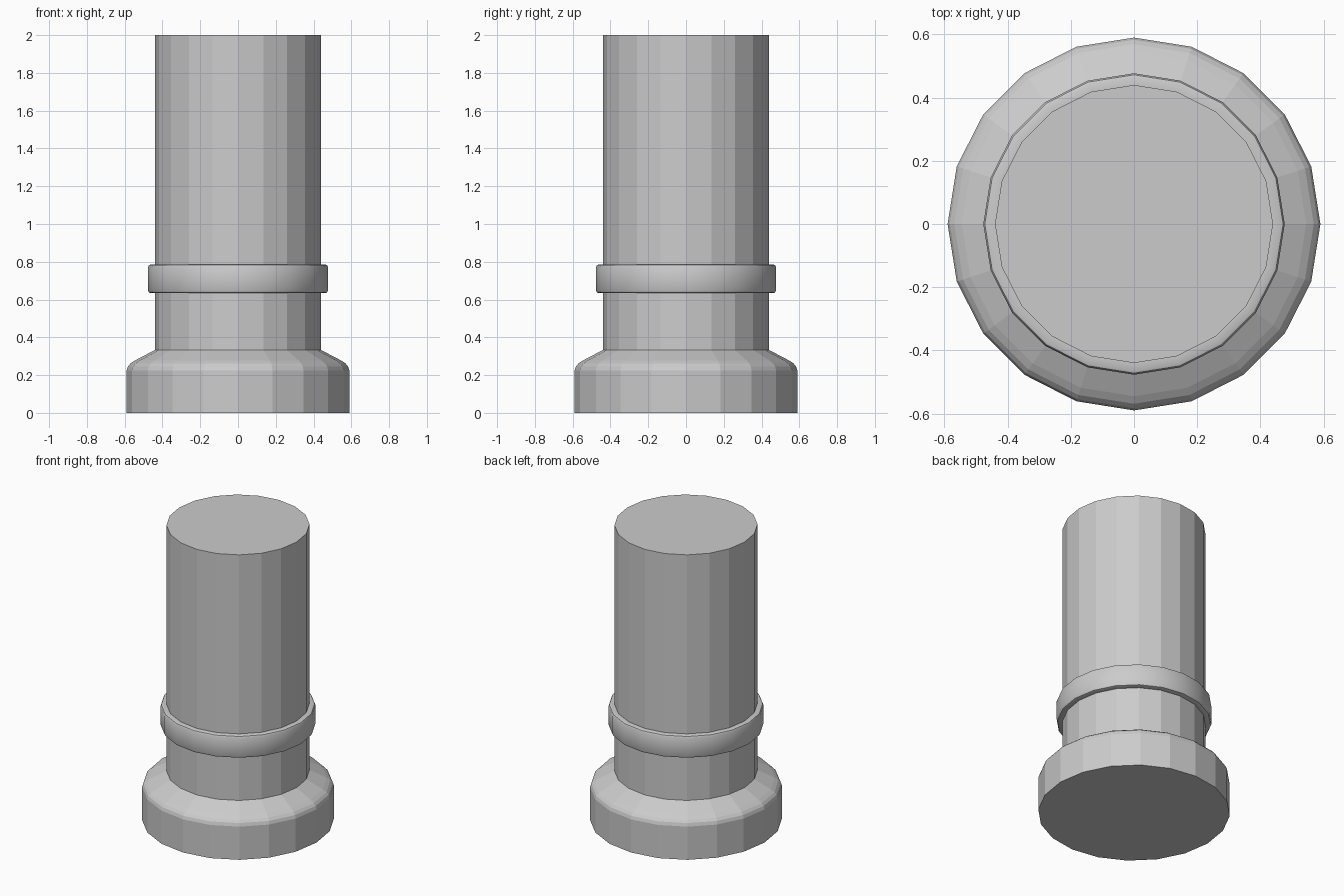
import bpy, bmesh, math

if "Cube" in bpy.data.objects:
    bpy.data.objects.remove(bpy.data.objects["Cube"])

SIDES = 20


def lathe(name, profile, cap_bottom=False, cap_top=False, smooth=False):
    """Spin a (radius, z) profile, listed bottom to top, around the z axis."""
    bm = bmesh.new()
    rings = []
    for r, z in profile:
        rings.append([bm.verts.new((r * math.cos(a), r * math.sin(a), z))
                      for a in (2 * math.pi * i / SIDES for i in range(SIDES))])
    for low, high in zip(rings, rings[1:]):
        for i in range(SIDES):
            j = (i + 1) % SIDES
            bm.faces.new((low[i], low[j], high[j], high[i]))
    if cap_bottom:
        bm.faces.new(rings[0][::-1])
    if cap_top:
        bm.faces.new(rings[-1])
    mesh = bpy.data.meshes.new(name)
    bm.to_mesh(mesh)
    bm.free()
    obj = bpy.data.objects.new(name, mesh)
    bpy.context.collection.objects.link(obj)
    if smooth:
        bpy.ops.object.select_all(action='DESELECT')
        obj.select_set(True)
        bpy.context.view_layer.objects.active = obj
        bpy.ops.object.shade_smooth_by_angle(angle=math.radians(30))
    return obj


# Wide foot with a rounded shoulder sloping up to the shaft
lathe("base", [(0.59, 0), (0.59, 0.225), (0.583, 0.246), (0.569, 0.262),
               (0.545, 0.278), (0.44, 0.333)], cap_bottom=True)

# Straight faceted shaft
lathe("shaft", [(0.44, 0.333), (0.44, 2.0)], cap_top=True)

# Raised band with softened edges
lathe("ring", [(0.44, 0.635), (0.465, 0.635), (0.472, 0.638), (0.477, 0.648),
               (0.477, 0.772), (0.472, 0.782), (0.465, 0.785), (0.44, 0.785)],
      smooth=True)
